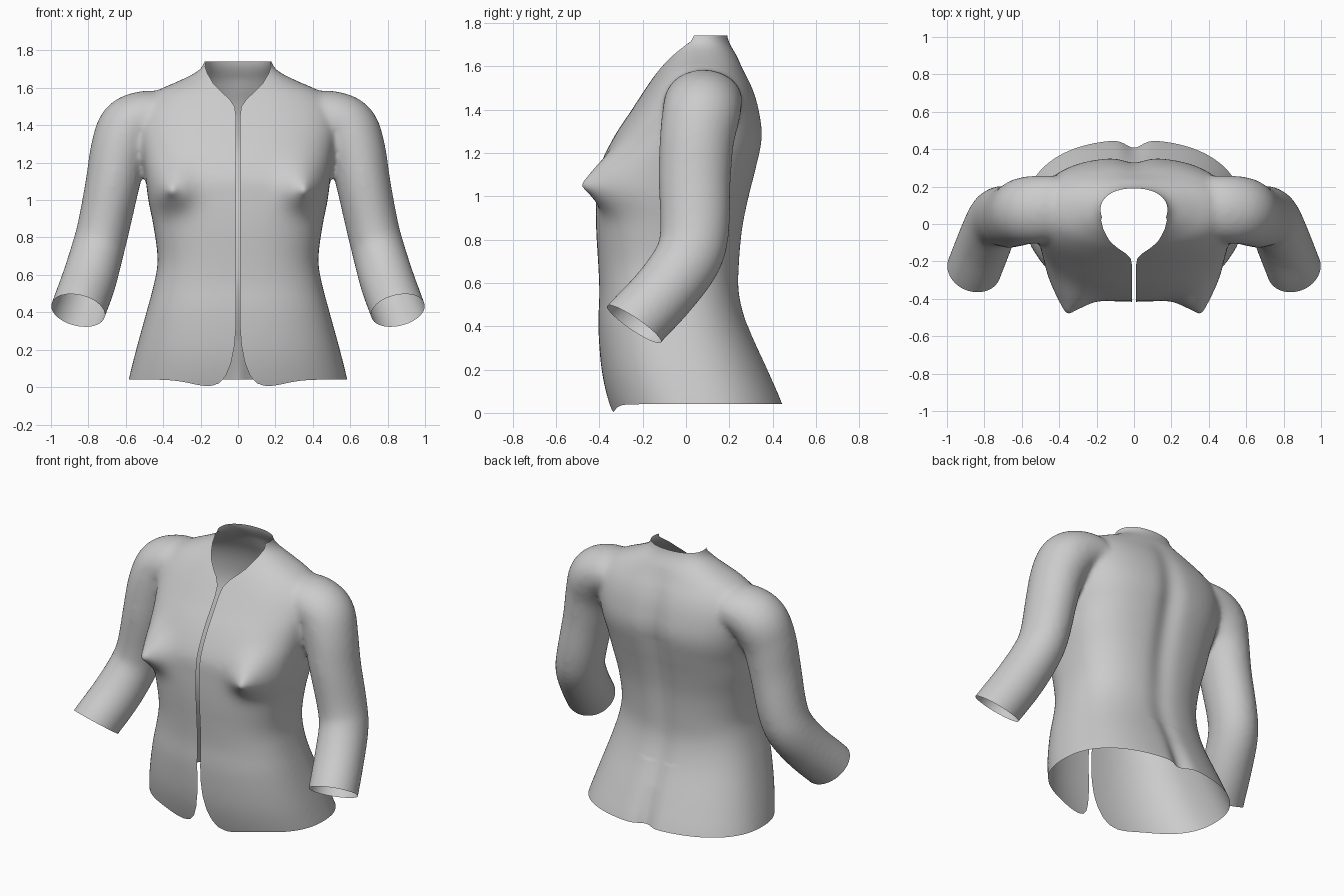
import bpy, bmesh, math
from mathutils import Vector

if "Cube" in bpy.data.objects:
    bpy.data.objects.remove(bpy.data.objects["Cube"])


def spline(rows, steps):
    """Catmull-Rom through rows of numbers."""
    out = []
    for i in range(len(rows) - 1):
        a, b, c, d = (rows[max(0, min(len(rows) - 1, i + k))] for k in (-1, 0, 1, 2))
        for s in range(steps):
            t = s / steps
            out.append([0.5 * (2 * q + (r - p) * t + (2 * p - 5 * q + 4 * r - w) * t * t
                               + (3 * q - p - 3 * r + w) * t ** 3)
                        for p, q, r, w in zip(a, b, c, d)])
    return out + [list(rows[-1])]


def loft(bm, rings):
    loops = [[bm.verts.new(p) for p in ring] for ring in rings]
    n = len(loops[0])
    for a, b in zip(loops, loops[1:]):
        for i in range(n):
            bm.faces.new((a[i], a[(i + 1) % n], b[(i + 1) % n], b[i]))
    bm.faces.new(loops[0][::-1])
    bm.faces.new(loops[-1])


def lerp(table, v):
    if v <= table[0][0]:
        return table[0][1]
    for (a, p), (b, q) in zip(table, table[1:]):
        if v <= b:
            return p + (q - p) * (v - a) / (b - a)
    return table[-1][1]


def bell(d, w):
    return math.exp(-(d / w) ** 2)


def power(v, e):
    return math.copysign(abs(v) ** e, v)


N = 64
ANG = [2 * math.pi * i / N for i in range(N)]
bm = bmesh.new()

# Torso: z, half width, front y, back y
TORSO = [(-0.12, .62, -.30, .50), (.04, .585, -.355, .45), (.20, .545, -.39, .38),
         (.40, .49, -.405, .29), (.55, .45, -.40, .25), (.68, .43, -.405, .25),
         (.85, .45, -.415, .265), (1.0, .48, -.415, .295), (1.12, .495, -.405, .325),
         (1.27, .52, -.335, .355), (1.40, .54, -.25, .34), (1.50, .52, -.185, .31),
         (1.58, .44, -.13, .27), (1.64, .31, -.085, .24), (1.69, .215, -.055, .21),
         (1.74, .18, -.04, .19), (1.85, .17, -.03, .18)]
rings = []
for z, hw, f, b in spline(TORSO, 4):
    yc = (f + b) / 2
    e = 2 / lerp([(0, 2.3), (.6, 2.5), (1.2, 2.7), (1.6, 2.2)], z)
    rings.append([(hw * power(math.cos(t), e), yc + (b - f) / 2 * power(math.sin(t), e), z)
                  for t in ANG])
loft(bm, rings)

# Sleeves: centre x, y, z, half width, half depth
SLEEVE = [(.40, .09, 1.45, .13, .17), (.50, .08, 1.435, .15, .18), (.585, .07, 1.38, .165, .18),
          (.635, .05, 1.26, .155, .172), (.672, .04, 1.08, .145, .167),
          (.72, .04, .85, .14, .16), (.755, .01, .715, .142, .155),
          (.80, -.10, .56, .147, .15), (.855, -.24, .41, .147, .15), (.90, -.355, .28, .147, .15)]
path = spline(SLEEVE, 5)
for side in (1, -1):
    rings = []
    for i, (x, y, z, rx, ry) in enumerate(path):
        t = (Vector(path[min(i + 1, len(path) - 1)][:3]) - Vector(path[max(i - 1, 0)][:3])).normalized()
        v = Vector((0, 1, 0))
        v = (v - t * v.dot(t)).normalized()
        u = v.cross(t)
        ring = [Vector((x, y, z)) + u * rx * math.cos(a) + v * ry * math.sin(a) for a in ANG]
        rings.append([(p.x * side, p.y, p.z) for p in ring])
    loft(bm, rings)
bmesh.ops.recalc_face_normals(bm, faces=bm.faces)

# Fuse torso and sleeves into one skin
mesh = bpy.data.meshes.new("jacket")
bm.to_mesh(mesh)
bm.free()
jacket = bpy.data.objects.new("jacket", mesh)
bpy.context.collection.objects.link(jacket)
mod = jacket.modifiers.new("fuse", 'REMESH')
mod.mode = 'VOXEL'
mod.voxel_size = 0.014
bm = bmesh.new()
bm.from_object(jacket, bpy.context.evaluated_depsgraph_get())
jacket.modifiers.clear()
for _ in range(10):
    bmesh.ops.smooth_vert(bm, verts=bm.verts, factor=0.5, use_axis_x=True, use_axis_y=True, use_axis_z=True)

# Bust, spine groove and seat cleft
for v in bm.verts:
    x, y, z = abs(v.co.x), v.co.y, v.co.z
    if x < .56 and y < 0:
        k = min(1, -y / .2)
        r = math.hypot(x - .36, (z - 1.05) * (1.15 if z < 1.05 else .85))
        v.co.y -= k * (.11 * bell(r, .115) + .025 * bell(r, .035))
    elif x < .4 and y > .1:
        depth = lerp([(0, .045), (.25, .02), (.6, .015), (1.2, .03), (1.5, .015), (1.65, 0)], z)
        v.co.y -= depth * bell(x, .075 if z > .4 else .06)

# Openings: front slit with curved ends, neck, hem and cuffs
GAP = [(0, .16), (.02, .10), (.06, .065), (.13, .037), (.22, .019), (.32, .011), (1.45, .011),
       (1.5, .018), (1.54, .045), (1.58, .09), (1.62, .13), (1.68, .165), (1.74, .185), (1.9, .2)]
CUFF_AT = Vector((.855, -.24, .41))
CUFF_DIR = Vector((.06, -.17, -.25)).normalized()


def keep(p):
    x = abs(p.x)
    hem = .04 - .035 * bell(x - .15, .14) * max(0, min(1, -p.y / .3))
    g = min(p.z - hem, 1.742 - p.z)
    if p.y < .03:
        g = min(g, x - lerp(GAP, p.z))
    if x > .64 and p.z < .65:
        g = min(g, -(Vector((x, p.y, p.z)) - CUFF_AT).dot(CUFF_DIR))
    return g


bmesh.ops.triangulate(bm, faces=bm.faces)
val = {v: keep(v.co) for v in bm.verts}
cut = []
for e in list(bm.edges):
    a, b = e.verts
    if val[a] * val[b] < 0:
        t = max(.02, min(.98, val[a] / (val[a] - val[b])))
        cut.append(bmesh.utils.edge_split(e, a, t)[1])
bmesh.ops.connect_verts(bm, verts=cut)
bmesh.ops.delete(bm, geom=[v for v in bm.verts if val.get(v, 0) < 0], context='VERTS')
bm.to_mesh(mesh)
bm.free()

for p in mesh.polygons:
    p.use_smooth = True
